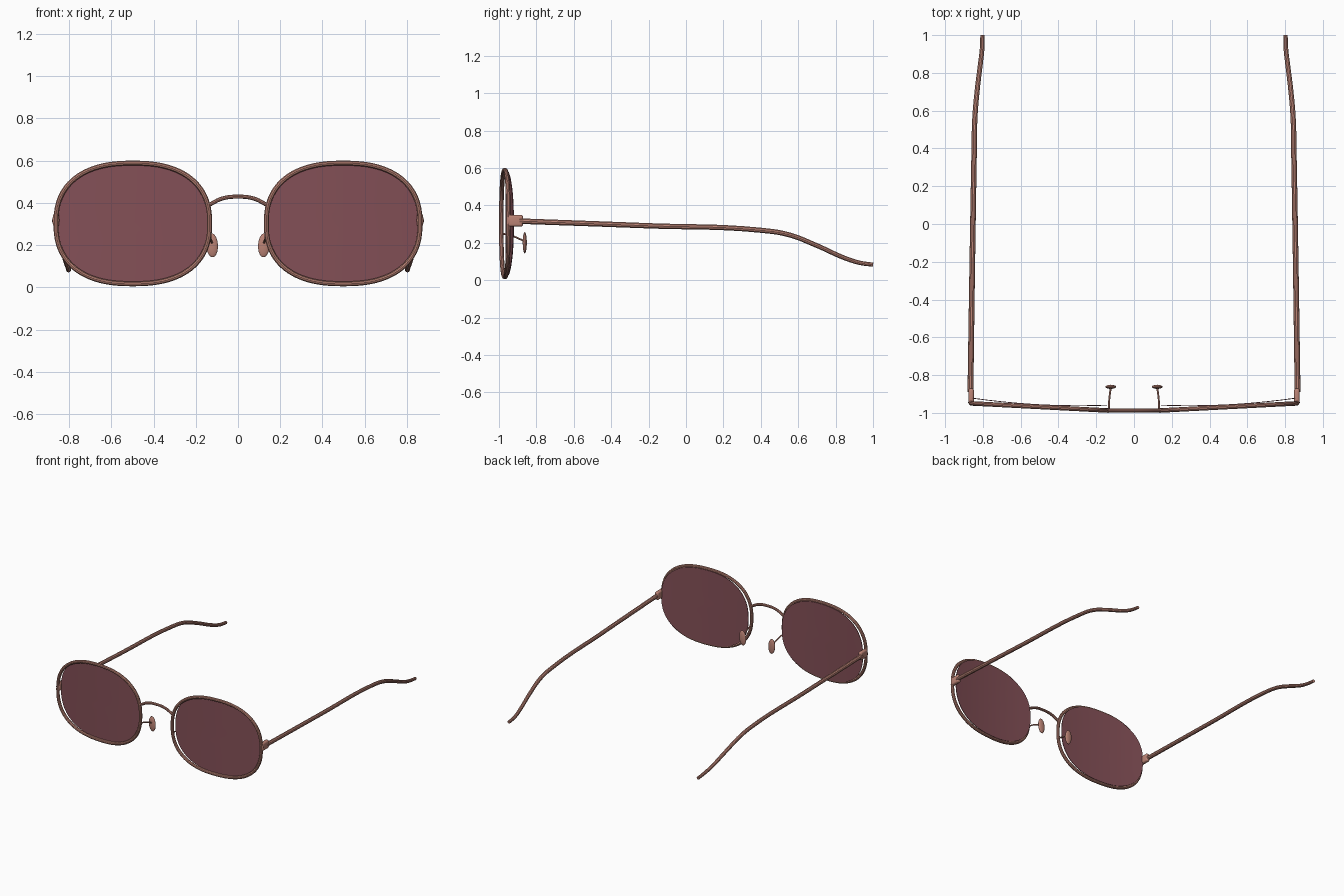
import bpy, bmesh
from math import sin, cos, pi, copysign
from mathutils import Vector, Matrix

if "Cube" in bpy.data.objects:
    bpy.data.objects.remove(bpy.data.objects["Cube"], do_unlink=True)


def material(name, color):
    m = bpy.data.materials.new(name)
    m.use_nodes = True
    m.diffuse_color = (*color, 1)
    m.node_tree.nodes["Principled BSDF"].inputs["Base Color"].default_value = (*color, 1)
    return m


METAL = material("rose metal", (0.50, 0.23, 0.18))
LENS = material("wine lens", (0.23, 0.08, 0.095))


def add_mesh(name, bm, mat):
    bmesh.ops.recalc_face_normals(bm, faces=bm.faces)
    mesh = bpy.data.meshes.new(name)
    bm.to_mesh(mesh)
    bm.free()
    mesh.materials.append(mat)
    obj = bpy.data.objects.new(name, mesh)
    bpy.context.collection.objects.link(obj)
    bpy.ops.object.select_all(action="DESELECT")
    obj.select_set(True)
    bpy.context.view_layer.objects.active = obj
    bpy.ops.object.shade_smooth_by_angle()
    return obj


def tube(name, points, radius, closed=False, end_scale=1.0, smooth=True):
    """Round wire through the points, made as a curve and turned into a mesh."""
    curve = bpy.data.curves.new(name, "CURVE")
    curve.dimensions = "3D"
    curve.bevel_depth = radius
    curve.bevel_resolution = 3
    curve.use_fill_caps = True
    curve.resolution_u = 8
    if smooth:
        spline = curve.splines.new("BEZIER")
        knots = spline.bezier_points
    else:
        spline = curve.splines.new("POLY")
        knots = spline.points
    knots.add(len(points) - 1)
    for i, (k, p) in enumerate(zip(knots, points)):
        k.co = p if smooth else (*p, 1)
        k.radius = 1 + (end_scale - 1) * i / (len(points) - 1)
        if smooth:
            k.handle_left_type = k.handle_right_type = "AUTO"
    spline.use_cyclic_u = closed
    temp = bpy.data.objects.new(name + "_path", curve)
    bpy.context.collection.objects.link(temp)
    graph = bpy.context.evaluated_depsgraph_get()
    mesh = bpy.data.meshes.new_from_object(temp.evaluated_get(graph))
    bm = bmesh.new()
    bm.from_mesh(mesh)
    bpy.data.objects.remove(temp, do_unlink=True)
    bpy.data.meshes.remove(mesh)
    return add_mesh(name, bm, METAL)


def oval(t, power=2.4):
    """Unit superellipse."""
    c, s = cos(t), sin(t)
    return copysign(abs(c) ** (2 / power), c), copysign(abs(s) ** (2 / power), s)


def front_y(x):
    """Swept-back plane of the frame, for positive x."""
    return -0.988 + 0.052 * (x - 0.125)


STEPS = 96
MID_X, MID_Z = 0.498, 0.303
ANGLES = [2 * pi * i / STEPS for i in range(STEPS)]


def rim(name, side):
    pts = []
    for t in ANGLES:
        u, v = oval(t)
        x = MID_X + 0.364 * u
        pts.append((side * x, front_y(x), MID_Z + 0.286 * v))
    tube(name, pts, 0.012, closed=True, smooth=False)


def lens(name, side):
    """Thin pane curved about the vertical, sitting just behind the rim."""
    bm = bmesh.new()

    def point(u, v, back):
        x = MID_X + 0.356 * u
        y = front_y(x) + 0.026 - 0.016 * (1 - u * u) + back
        return bm.verts.new((side * x, y, MID_Z + 0.281 * v))

    edges = []
    for back in (0, 0.004):
        inner = None
        for r in (0.2, 0.4, 0.6, 0.8, 1):
            ring = [point(*(r * c for c in oval(t)), back) for t in ANGLES]
            if inner is None:
                hub = point(0, 0, back)
                for i in range(STEPS):
                    bm.faces.new((hub, ring[i], ring[i - 1]))
            else:
                for i in range(STEPS):
                    bm.faces.new((inner[i - 1], inner[i], ring[i], ring[i - 1]))
            inner = ring
        edges.append(inner)
    a, b = edges
    for i in range(STEPS):
        bm.faces.new((a[i - 1], a[i], b[i], b[i - 1]))
    add_mesh(name, bm, LENS)


def hinge(name, side):
    bm = bmesh.new()
    bmesh.ops.create_cube(bm, size=1, matrix=Matrix.Translation((side * 0.862, -0.912, 0.318))
                          @ Matrix.Diagonal((0.03, 0.082, 0.062, 1)))
    bmesh.ops.bevel(bm, geom=bm.edges[:], offset=0.012, segments=4,
                    profile=0.5, affect="EDGES")
    add_mesh(name, bm, METAL)


def ellipsoid(name, center, radii, tilt=0):
    bm = bmesh.new()
    bmesh.ops.create_uvsphere(bm, u_segments=24, v_segments=14, radius=1,
                              matrix=Matrix.Translation(center)
                              @ Matrix.Rotation(tilt, 4, "Y")
                              @ Matrix.Diagonal((*radii, 1)))
    add_mesh(name, bm, METAL)


for label, side in (("left", 1), ("right", -1)):
    rim(label + "_rim", side)
    lens(label + "_lens", side)
    hinge(label + "_hinge", side)
    # Rounded end piece wrapping the rim in front of the hinge
    ellipsoid(label + "_end_piece", (side * 0.862, -0.944, 0.318), (0.016, 0.012, 0.038))
    # Temple arm with a drooping, inward-curving tip
    path = [(0.866, -0.89, 0.316), (0.856, -0.2, 0.291), (0.846, 0.4, 0.267),
            (0.843, 0.55, 0.243), (0.831, 0.7, 0.185), (0.813, 0.85, 0.118),
            (0.804, 0.93, 0.093), (0.802, 1.0, 0.083)]
    tube(label + "_temple", [(side * x, y, z) for x, y, z in path], 0.0155, end_scale=0.75)
    # Nose pad on its wire
    wire = [(0.133, -0.985, 0.25), (0.131, -0.93, 0.237), (0.123, -0.866, 0.21)]
    tube(label + "_pad_wire", [(side * x, y, z) for x, y, z in wire], 0.005)
    ellipsoid(label + "_nose_pad", (side * 0.123, -0.862, 0.2), (0.028, 0.011, 0.057),
              tilt=side * 0.06)

# Arched bridge between the rims
tube("bridge", [(-0.135, -0.988, 0.392), (-0.075, -0.988, 0.421), (0, -0.988, 0.43),
                (0.075, -0.988, 0.421), (0.135, -0.988, 0.392)], 0.01)
